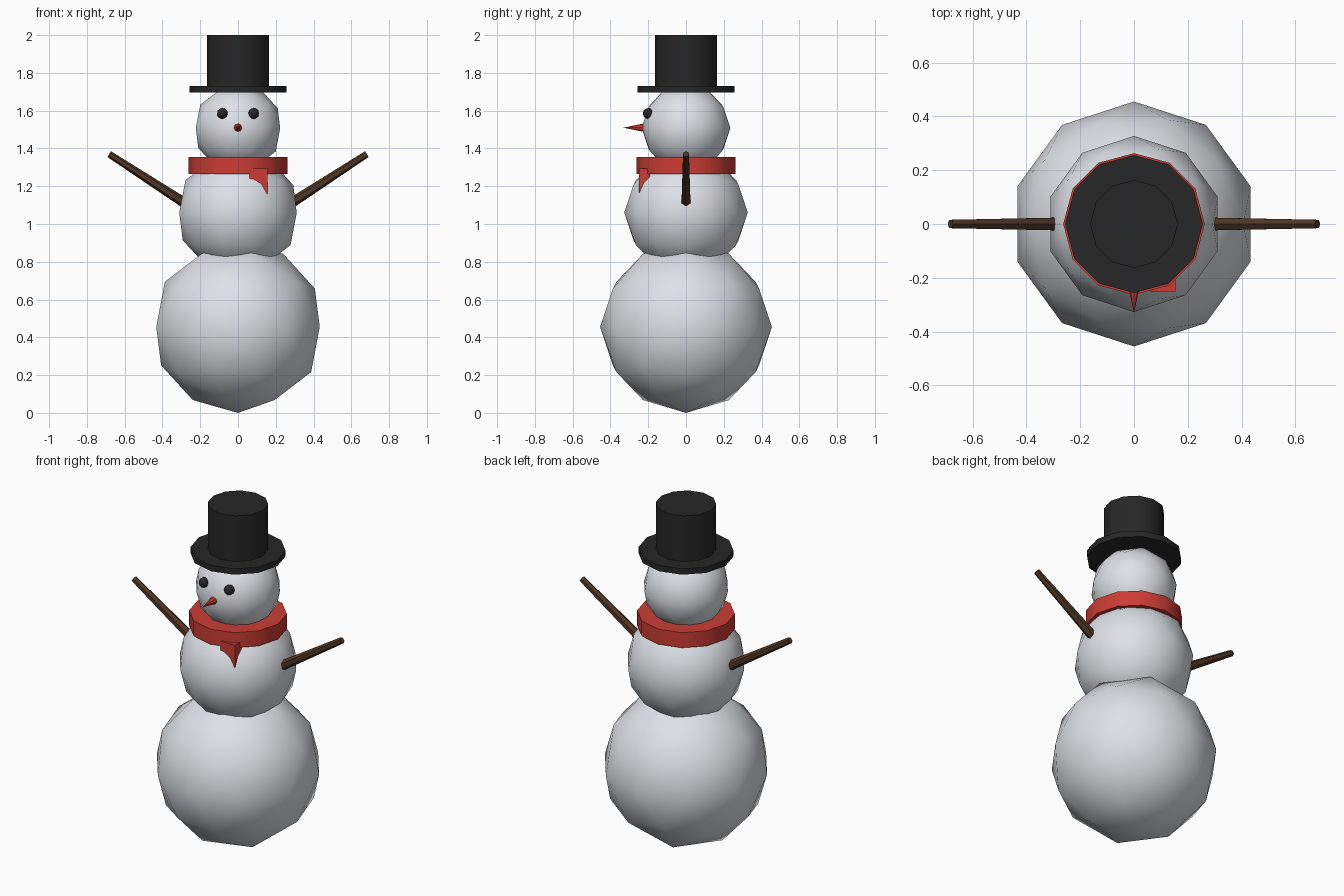
import bpy
import math
from mathutils import Vector

cube = bpy.data.objects.get("Cube")
if cube:
    bpy.data.objects.remove(cube, do_unlink=True)


def material(name, rgb):
    mat = bpy.data.materials.new(name)
    mat.use_nodes = True
    mat.diffuse_color = (*rgb, 1)
    mat.node_tree.nodes["Principled BSDF"].inputs["Base Color"].default_value = (*rgb, 1)
    return mat


snow = material("snow white", (0.80, 0.84, 0.88))
black = material("coal black", (0.02, 0.02, 0.02))
red = material("scarf red", (0.60, 0.046, 0.034))
wood = material("branch brown", (0.08, 0.037, 0.017))


def finish(name, mat, smooth=None):
    obj = bpy.context.object
    obj.name = name
    obj.data.name = name
    obj.data.materials.append(mat)
    if smooth:
        bpy.ops.object.shade_smooth_by_angle(angle=math.radians(smooth))
    return obj


def ball(name, mat, radius, location):
    bpy.ops.mesh.primitive_ico_sphere_add(subdivisions=2, radius=radius, location=location)
    return finish(name, mat, 60)


def disc(name, mat, radius, bottom, top):
    bpy.ops.mesh.primitive_cylinder_add(vertices=12, radius=radius, depth=top - bottom,
                                        location=(0, 0, (bottom + top) / 2))
    return finish(name, mat, 40)


def taper(name, mat, start, end, r_start, r_end, sides):
    """Tapered rod between two points."""
    start, end = Vector(start), Vector(end)
    axis = end - start
    bpy.ops.mesh.primitive_cone_add(vertices=sides, radius1=r_start, radius2=r_end,
                                    depth=axis.length, location=(start + end) / 2,
                                    rotation=axis.to_track_quat('Z', 'Y').to_euler())
    return finish(name, mat)


# Three snowballs
ball("lower_body", snow, 0.455, (0, 0, 0.455))
ball("middle_body", snow, 0.327, (0, 0, 1.06))
ball("head", snow, 0.235, (0, 0, 1.508))

# Hat
disc("hat_brim", black, 0.256, 1.695, 1.73)
disc("hat_crown", black, 0.163, 1.72, 2.0)

# Scarf with its hanging tail
disc("scarf", red, 0.263, 1.265, 1.355)
bpy.ops.mesh.primitive_cube_add(size=1, location=(0.108, -0.22, 1.175))
tail = finish("scarf_tail", red)
tail.scale = (0.094, 0.06, 0.24)

# Face
taper("nose", red, (0, -0.21, 1.51), (0, -0.332, 1.51), 0.025, 0, 8)

# Eyes and arms on both sides
for side, label in ((1, "left"), (-1, "right")):
    ball(label + "_eye", black, 0.029, (side * 0.083, -0.2, 1.585))
    taper(label + "_arm", wood, (side * 0.25, 0, 1.09), (side * 0.682, 0, 1.37),
          0.028, 0.018, 6)
